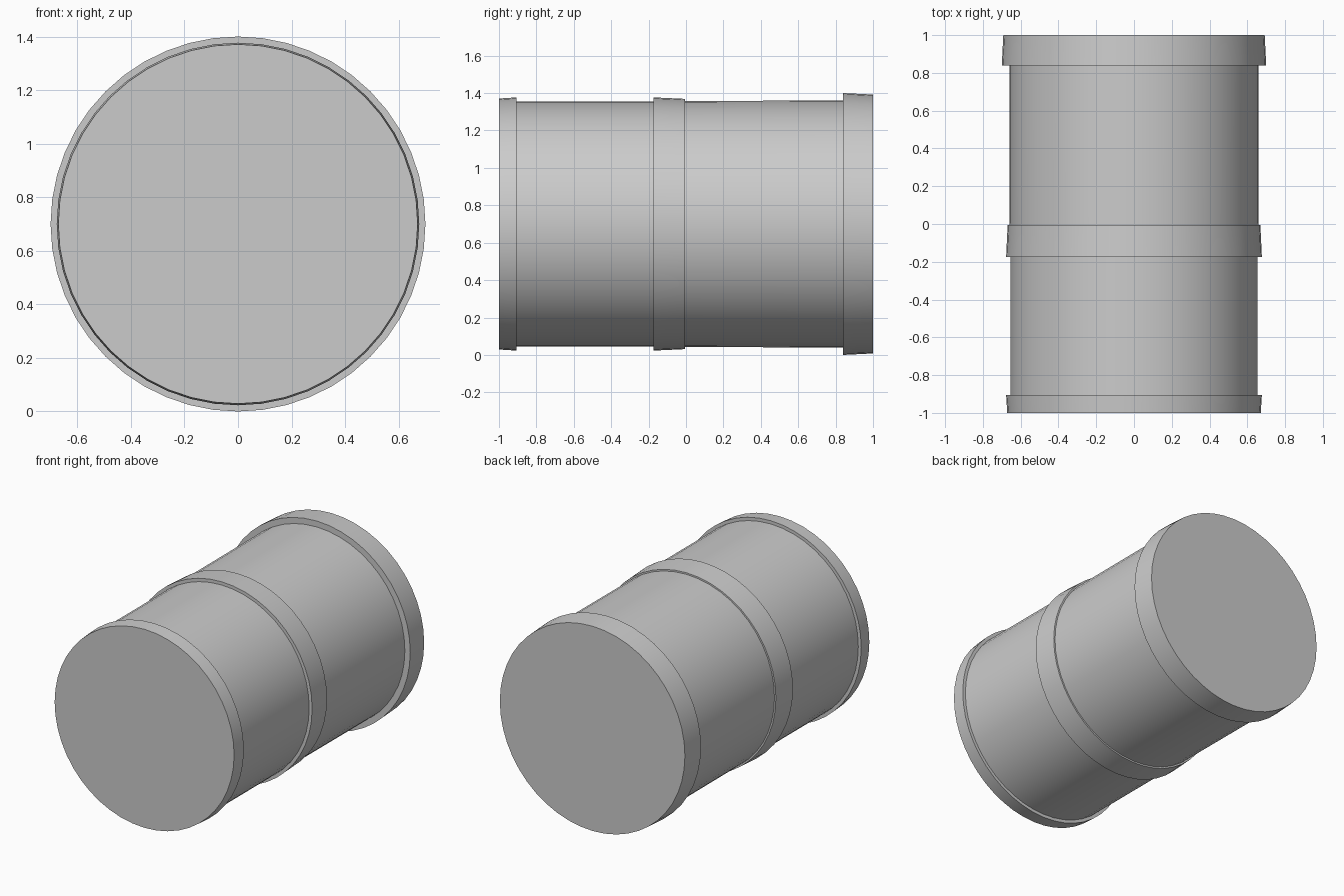
import bpy
import bmesh
import math
from mathutils import Matrix

cube = bpy.data.objects.get("Cube")
if cube:
    bpy.data.objects.remove(cube, do_unlink=True)

AXIS_Z = 0.70
SIDES = 48

grey = bpy.data.materials.new("plain grey")
grey.use_nodes = True
colour = (0.6, 0.6, 0.6, 1)
grey.diffuse_color = colour
grey.node_tree.nodes["Principled BSDF"].inputs["Base Color"].default_value = colour


def drum(name, front, back, front_radius, back_radius):
    """Capped, slightly tapered drum lying along y."""
    bm = bmesh.new()
    bmesh.ops.create_cone(bm, cap_ends=True, segments=SIDES,
                          radius1=front_radius, radius2=back_radius,
                          depth=back - front)
    # Local z becomes y
    bm.transform(Matrix.Translation((0, (front + back) / 2, AXIS_Z))
                 @ Matrix.Rotation(-math.pi / 2, 4, 'X'))
    for face in bm.faces:
        face.smooth = len(face.verts) == 4
    for edge in bm.edges:
        edge.smooth = all(f.smooth for f in edge.link_faces)
    mesh = bpy.data.meshes.new(name)
    bm.to_mesh(mesh)
    bm.free()
    mesh.materials.append(grey)
    obj = bpy.data.objects.new(name, mesh)
    bpy.context.collection.objects.link(obj)
    return obj


# Barrels, ending inside the rings
drum("front_barrel", -0.95, -0.08, 0.655, 0.655)
drum("rear_barrel", -0.06, 0.92, 0.658, 0.66)

# Tapered rings, each with its wide lip
drum("front_ring", -1.0, -0.905, 0.671, 0.677)
drum("middle_ring", -0.175, -0.005, 0.677, 0.669)
drum("rear_ring", 0.84, 1.0, 0.70, 0.692)
